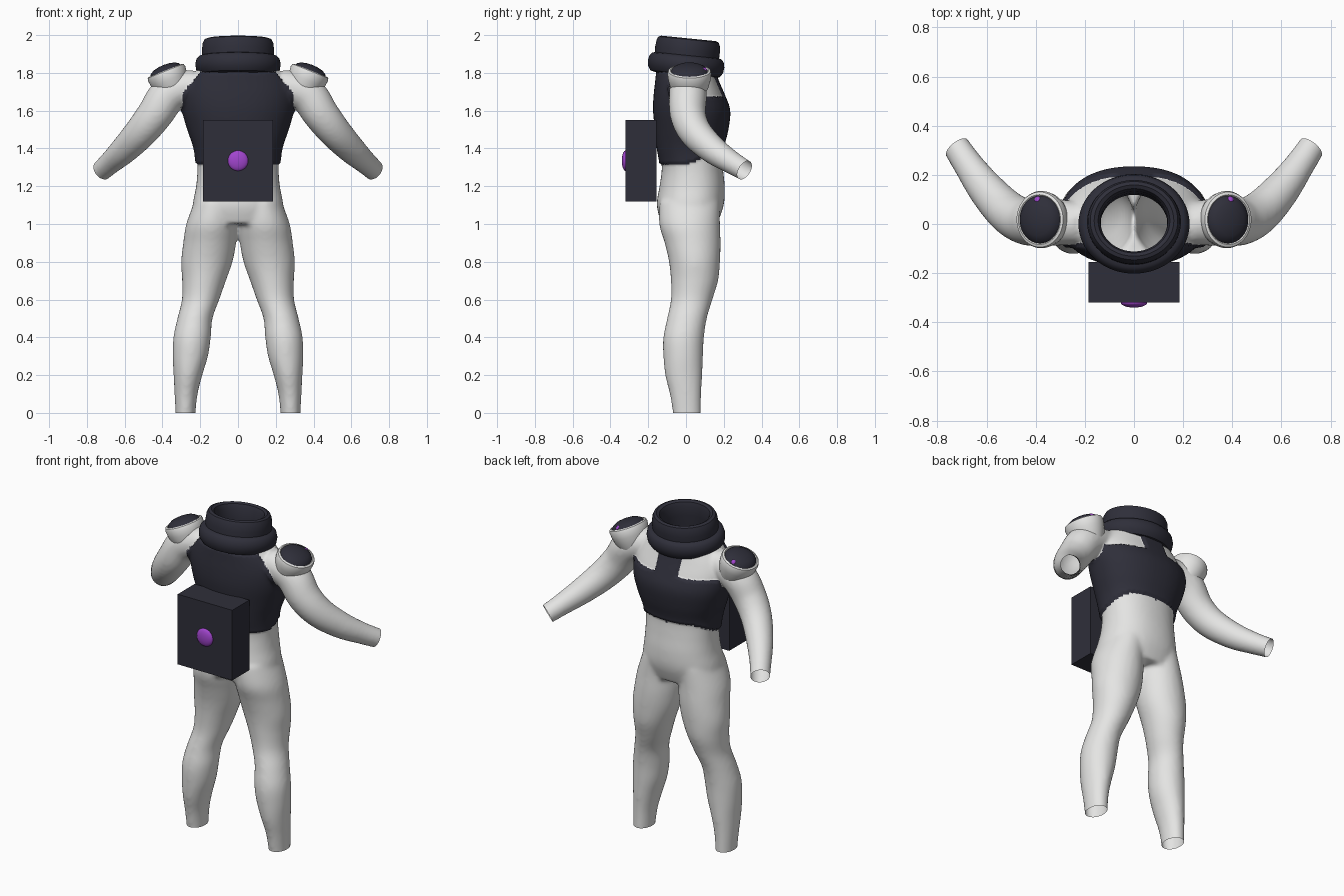
import bpy, bmesh, math
from mathutils import Vector, Matrix

if "Cube" in bpy.data.objects:
    bpy.data.objects.remove(bpy.data.objects["Cube"])


def material(name, rgb):
    m = bpy.data.materials.new(name)
    m.diffuse_color = (*rgb, 1)
    m.use_nodes = True
    m.node_tree.nodes["Principled BSDF"].inputs["Base Color"].default_value = m.diffuse_color
    return m


WHITE = material("light_grey", (0.78, 0.78, 0.77))
DARK = material("dark_slate", (0.028, 0.028, 0.042))
PURPLE = material("purple", (0.36, 0.06, 0.62))


def finish(bm, name, mats, smooth=40):
    me = bpy.data.meshes.new(name)
    bm.to_mesh(me)
    bm.free()
    ob = bpy.data.objects.new(name, me)
    bpy.context.collection.objects.link(ob)
    for m in mats:
        me.materials.append(m)
    bpy.ops.object.select_all(action='DESELECT')
    ob.select_set(True)
    bpy.context.view_layer.objects.active = ob
    if smooth:
        bpy.ops.object.shade_smooth_by_angle(angle=math.radians(smooth))
    return ob


def spline(rows, steps=5):
    """Catmull-Rom interpolation of rows of numbers."""
    out = []
    for i in range(len(rows) - 1):
        a, b, c, d = (rows[max(0, min(len(rows) - 1, i + k))] for k in (-1, 0, 1, 2))
        for s in range(steps):
            t = s / steps
            out.append([0.5 * (2 * q + (r - p) * t + (2 * p - 5 * q + 4 * r - w) * t * t
                               + (3 * q - p - 3 * r + w) * t ** 3)
                        for p, q, r, w in zip(a, b, c, d)])
    return out + [list(rows[-1])]


def loft(bm, rings):
    vs = [[bm.verts.new(p) for p in ring] for ring in rings]
    n = len(vs[0])
    for a, b in zip(vs, vs[1:]):
        for i in range(n):
            bm.faces.new((a[i], a[(i + 1) % n], b[(i + 1) % n], b[i]))
    bm.faces.new(vs[0][::-1])
    bm.faces.new(vs[-1])


def column(bm, rows, power=1.0):
    """Upright loft through rows of z, x centre, x radius, y min, y max."""
    rings = []
    for z, xc, rx, y0, y1 in spline(rows):
        ring = []
        for k in range(40):
            c, s = math.cos(k * math.tau / 40), math.sin(k * math.tau / 40)
            ring.append((xc + rx * math.copysign(abs(c) ** power, c),
                         (y0 + y1) / 2 + (y1 - y0) / 2 * math.copysign(abs(s) ** power, s), z))
        rings.append(ring)
    loft(bm, rings)


def revolve(name, profile, matrix, mats, closed=False, dark_from=None, n=48):
    bm = bmesh.new()
    vs = [[bm.verts.new(matrix @ Vector((r * math.cos(k * math.tau / n),
                                         r * math.sin(k * math.tau / n), z)))
           for k in range(n)] for r, z in profile]
    pairs = list(zip(vs, vs[1:])) + ([(vs[-1], vs[0])] if closed else [])
    for j, (a, b) in enumerate(pairs):
        for i in range(n):
            f = bm.faces.new((a[i], a[(i + 1) % n], b[(i + 1) % n], b[i]))
            f.material_index = int(dark_from is not None and j >= dark_from)
    bmesh.ops.remove_doubles(bm, verts=bm.verts, dist=1e-5)
    bmesh.ops.recalc_face_normals(bm, faces=bm.faces)
    return finish(bm, name, mats)


# Body suit: torso, legs and arms fused into one skin
TORSO = [(1.0, 0, .235, -.13, .165), (1.1, 0, .24, -.155, .20), (1.2, 0, .222, -.14, .205),
         (1.3, 0, .215, -.128, .195), (1.4, 0, .224, -.143, .19), (1.5, 0, .257, -.153, .213),
         (1.6, 0, .285, -.163, .223), (1.68, 0, .288, -.160, .195), (1.75, 0, .265, -.152, .165),
         (1.81, 0, .22, -.145, .145), (1.88, 0, .16, -.13, .135)]
LEG = [(-.04, .279, .052, -.068, .08), (0, .278, .053, -.07, .08), (.1, .275, .061, -.086, .081),
       (.2, .265, .076, -.11, .086), (.3, .2525, .0935, -.12, .09), (.4, .243, .099, -.12, .095),
       (.5, .228, .093, -.10, .11), (.6, .198, .099, -.08, .14), (.7, .18, .116, -.08, .17),
       (.8, .165, .136, -.09, .18), (.9, .15, .14, -.113, .183), (1.0, .138, .136, -.142, .18),
       (1.12, .12, .11, -.14, .18)]
ARM = [(.22, 0, 1.735, .085), (.36, .01, 1.69, .10), (.44, .01, 1.58, .095), (.515, .05, 1.485, .087),
       (.60, .14, 1.395, .075), (.67, .235, 1.33, .062), (.72, .31, 1.285, .056), (.75, .355, 1.258, .054)]
WRIST, WRIST_DIR = Vector((.72, .31, 1.285)), Vector((.56, .70, -.44))

bm = bmesh.new()
column(bm, TORSO, 0.9)
for side in (1, -1):
    column(bm, [(z, x * side, rx, a, b) for z, x, rx, a, b in LEG])
    path = spline(ARM)
    pts = [Vector(p[:3]) for p in path]
    rings = []
    for i, p in enumerate(pts):
        q = (pts[min(i + 1, len(pts) - 1)] - pts[max(i - 1, 0)]).to_track_quat('Z', 'Y')
        ring = [p + q @ Vector((math.cos(k * math.tau / 28), math.sin(k * math.tau / 28), 0)) * path[i][3]
                for k in range(28)]
        rings.append([(v.x * side, v.y, v.z) for v in ring])
    loft(bm, rings)
bmesh.ops.recalc_face_normals(bm, faces=bm.faces)
body = finish(bm, "body_suit", [WHITE, DARK], 0)
mod = body.modifiers.new("fuse", 'REMESH')
mod.mode, mod.voxel_size = 'VOXEL', 0.012
mod = body.modifiers.new("relax", 'SMOOTH')
mod.factor, mod.iterations = 0.5, 8
for m in ("fuse", "relax"):
    bpy.ops.object.modifier_apply(modifier=m)

# Open the neck, ankles and wrists
bm = bmesh.new()
bm.from_mesh(body.data)


def cut(co, no, test):
    vs = [v for v in bm.verts if test(v.co)]
    keep = set(vs)
    es = [e for e in bm.edges if all(v in keep for v in e.verts)]
    fs = [f for f in bm.faces if all(v in keep for v in f.verts)]
    bmesh.ops.bisect_plane(bm, geom=vs + es + fs, plane_co=co, plane_no=no, clear_outer=True)


cut((0, 0, 0), (0, 0, -1), lambda c: c.z < .3)
cut((0, 0, 1.85), (0, 0, 1), lambda c: c.z > 1.7 and abs(c.x) < .3)
for side in (1, -1):
    flip = Vector((side, 1, 1))
    cut(WRIST * flip, WRIST_DIR * flip, lambda c: c.x * side > .5)


# Vest: dark torso faces, raised slightly from the suit
def in_vest(c):
    x = abs(c.x)
    low = 1.31 + .07 * max(0, min(1, c.y / .15))
    if c.y < -.02:
        high = 1.81 - max(0, x - .19) * 1.1
    else:
        high = 1.90 if x < .075 and c.y > .05 else 1.675
    limit = .30 if c.z < 1.62 else .292
    return low < c.z < high and x < limit


bm.normal_update()
for f in bm.faces:
    f.smooth = True
    f.material_index = int(in_vest(f.calc_center_median()))
raised = [(v, v.normal.copy()) for v in bm.verts
          if v.link_faces and all(f.material_index for f in v.link_faces)]
for v, n in raised:
    v.co += n * .012
bm.to_mesh(body.data)
bm.free()

# Padded collar: two stacked rolls, tilted toward the chest
COLLAR = [(.137, -.09), (.135, 0), (.137, .06), (.146, .082), (.162, .09), (.178, .084), (.187, .065),
          (.191, .03), (.19, 0), (.205, -.004), (.219, -.018), (.226, -.045), (.222, -.075),
          (.205, -.098), (.175, -.105), (.15, -.102)]
revolve("collar", COLLAR, Matrix.Translation((0, .005, 1.893)) @ Matrix.Rotation(-.1, 4, 'X')
        @ Matrix.Diagonal((1, .9, 1, 1)), [DARK], closed=True, n=64)

# Shoulder cups with dark domes and a small purple light
PAD = [(.078, -.095), (.092, -.06), (.102, -.02), (.106, .015), (.102, .03), (.092, .034),
       (.088, .030), (.080, .043), (.06, .055), (.03, .062), (0, .064)]
for side, label in ((1, "right"), (-1, "left")):
    mirror = Matrix.Diagonal((side, 1, 1, 1))
    revolve(label + "_shoulder_pad", PAD, mirror @ Matrix.Translation((.372, .018, 1.782))
            @ Matrix.Rotation(.38, 4, 'Y') @ Matrix.Diagonal((1, 1.1, 1, 1)), [WHITE, DARK], dark_from=6)
    bm = bmesh.new()
    bmesh.ops.create_uvsphere(bm, u_segments=16, v_segments=10, radius=.017,
                              matrix=Matrix.Translation((.39 * side, .095, 1.812)))
    finish(bm, label + "_shoulder_light", [PURPLE])

# Box pack with a round purple button
bm = bmesh.new()
bmesh.ops.create_cube(bm, size=1, matrix=Matrix.Translation((0, -.2375, 1.335))
                      @ Matrix.Diagonal((.37, .165, .43, 1)))
finish(bm, "pack", [DARK], 0)
bm = bmesh.new()
bmesh.ops.create_uvsphere(bm, u_segments=32, v_segments=16, radius=1,
                          matrix=Matrix.Translation((0, -.32, 1.335)) @ Matrix.Diagonal((.054, .02, .054, 1)))
finish(bm, "pack_button", [PURPLE])
